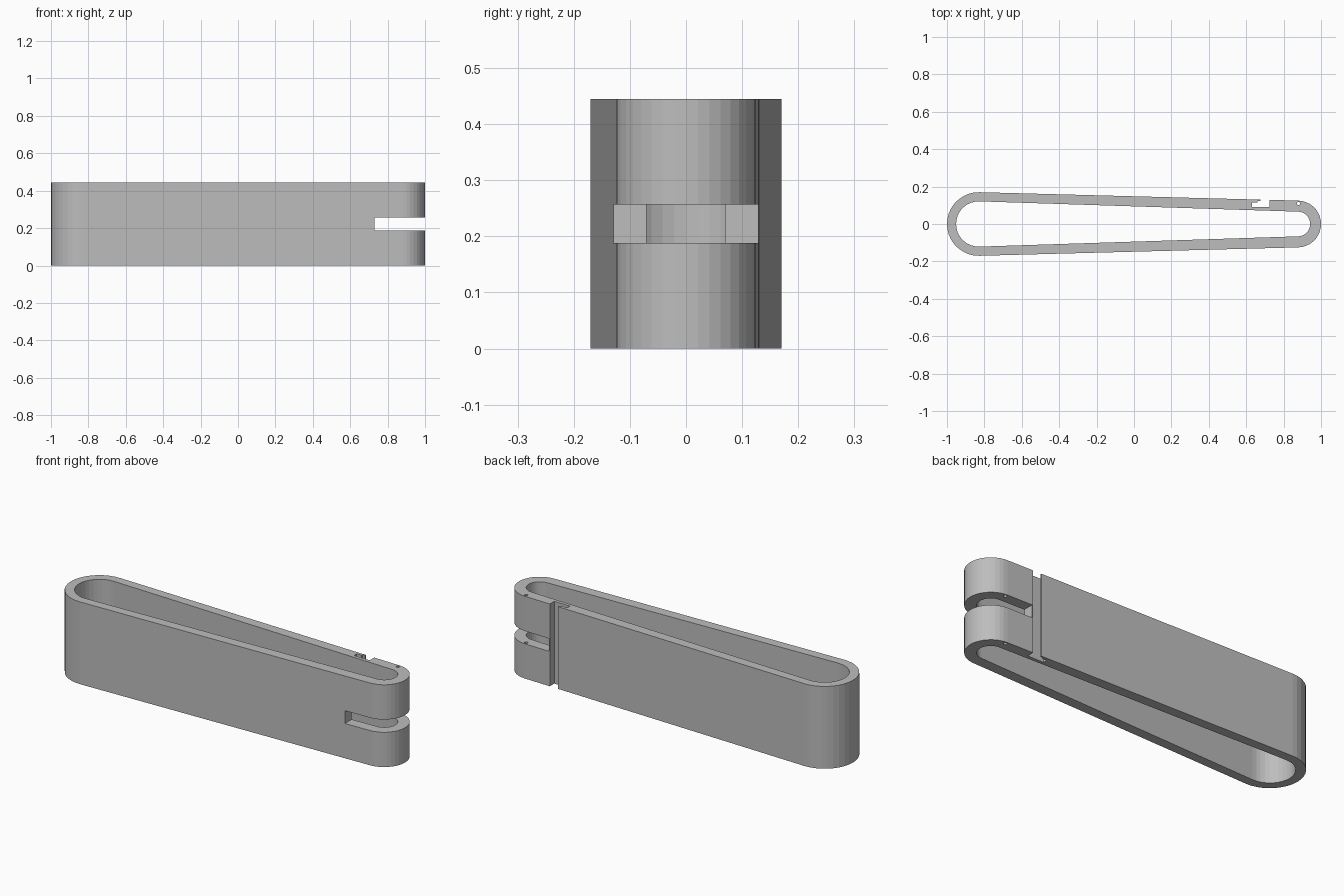
import bpy, bmesh
from math import sin, cos, asin, pi

cube = bpy.data.objects.get("Cube")
if cube:
    bpy.data.objects.remove(cube, do_unlink=True)

HEIGHT = 0.445

grey = bpy.data.materials.new("plain_grey")
grey.use_nodes = True
colour = (0.51, 0.51, 0.51, 1)
grey.diffuse_color = colour
grey.node_tree.nodes["Principled BSDF"].inputs["Base Color"].default_value = colour


def prism(name, outline, z0, z1):
    """Extrude a closed counter-clockwise outline from z0 to z1."""
    bm = bmesh.new()
    low = [bm.verts.new((x, y, z0)) for x, y in outline]
    high = [bm.verts.new((x, y, z1)) for x, y in outline]
    bm.faces.new(low[::-1])
    bm.faces.new(high)
    n = len(outline)
    for i in range(n):
        j = (i + 1) % n
        bm.faces.new((low[i], low[j], high[j], high[i]))
    mesh = bpy.data.meshes.new(name)
    bm.to_mesh(mesh)
    bm.free()
    mesh.materials.append(grey)
    ob = bpy.data.objects.new(name, mesh)
    bpy.context.collection.objects.link(ob)
    return ob


def tapered_loop(xa, ra, xb, rb, steps=18):
    """Two round ends of different radius joined by tangent lines."""
    half = pi / 2 - asin((ra - rb) / (xb - xa))
    points = []
    for x, r, start, end in ((xb, rb, -half, half), (xa, ra, half, 2 * pi - half)):
        for i in range(steps + 1):
            a = start + (end - start) * i / steps
            points.append((x + r * cos(a), r * sin(a)))
    return points


def cut(target, cutter):
    cutter.hide_render = True
    mod = target.modifiers.new(cutter.name, "BOOLEAN")
    mod.operation = "DIFFERENCE"
    mod.solver = "EXACT"
    mod.object = cutter


# Tapered band
band = prism("tapered_band", tapered_loop(-0.83, 0.17, 0.875, 0.125), 0, HEIGHT)
inside = prism("inside_cutter", tapered_loop(-0.83, 0.121, 0.876, 0.066), -0.1, 0.6)

# Horizontal slot through the narrow end
slot = prism("slot_cutter", [(0.73, -0.3), (1.2, -0.3), (1.2, 0.3), (0.73, 0.3)], 0.188, 0.257)

# Vertical groove in the back wall, undercut behind a thin hooked lip
groove = prism("groove_cutter", [
    (0.63, 0.092), (0.725, 0.09), (0.725, 0.2), (0.675, 0.2),
    (0.675, 0.122), (0.66, 0.122), (0.66, 0.115), (0.63, 0.115)], -0.1, 0.6)

# Pin hole down through the back wall
hole = prism("pin_hole_cutter", [
    (0.88 + 0.009 * cos(i * pi / 6), 0.11 + 0.009 * sin(i * pi / 6))
    for i in range(12)], -0.1, 0.6)

cutters = (inside, slot, groove, hole)
for cutter in cutters:
    cut(band, cutter)

# Bake the cuts and drop the cutters
bpy.context.view_layer.update()
graph = bpy.context.evaluated_depsgraph_get()
result = bpy.data.meshes.new_from_object(band.evaluated_get(graph))
band.modifiers.clear()
band.data = result
for cutter in cutters:
    bpy.data.objects.remove(cutter, do_unlink=True)
